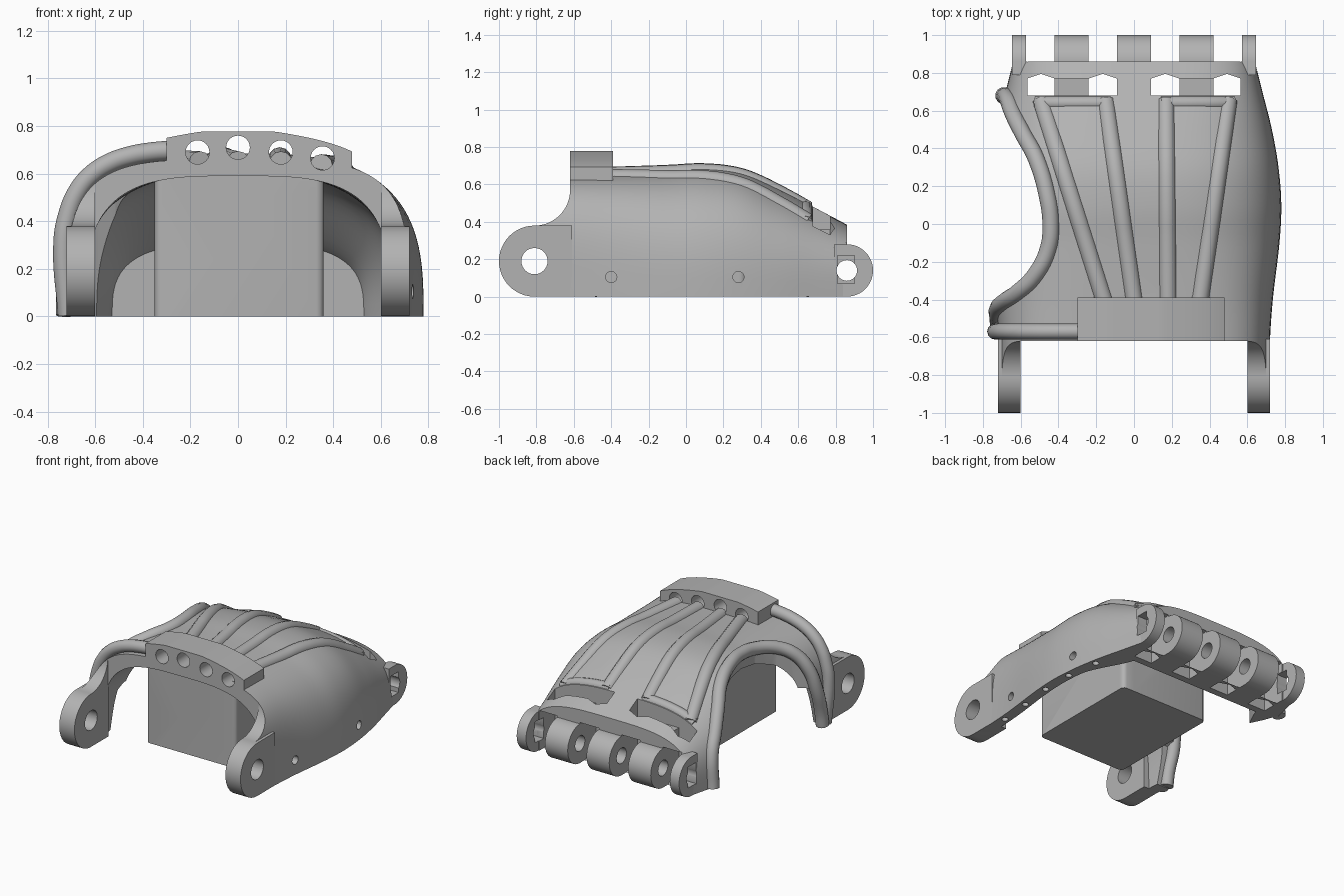
import bpy, bmesh
from math import sin, cos, pi, radians

if "Cube" in bpy.data.objects:
    bpy.data.objects.remove(bpy.data.objects["Cube"])

grey = bpy.data.materials.new("plain_grey")
grey.use_nodes = True
GREY = (0.45, 0.45, 0.45, 1)
grey.diffuse_color = GREY
grey.node_tree.nodes["Principled BSDF"].inputs["Base Color"].default_value = GREY

# Shell stations: y, half width, height, squareness of the arch
STATIONS = [(-0.82, 0.72, 0.66, 4), (-0.62, 0.72, 0.66, 4), (-0.4, 0.735, 0.665, 3.6),
            (-0.1, 0.77, 0.675, 3.1), (0.1, 0.78, 0.685, 3), (0.3, 0.765, 0.66, 3),
            (0.5, 0.73, 0.575, 3), (0.7, 0.68, 0.47, 3.2), (0.86, 0.64, 0.385, 3.5)]
parts, cutters = [], []


def size_at(y):
    """Smoothly interpolated half width, height and squareness of the shell."""
    last = len(STATIONS) - 1
    i = 0
    while i < last - 1 and y > STATIONS[i + 1][0]:
        i += 1
    p0, p1, p2, p3 = (STATIONS[min(max(i + k, 0), last)] for k in (-1, 0, 1, 2))
    t = min(max((y - p1[0]) / (p2[0] - p1[0]), 0), 1)
    out = []
    for k in (1, 2, 3):
        m1 = (p2[k] - p0[k]) / (p2[0] - p0[0]) * (p2[0] - p1[0])
        m2 = (p3[k] - p1[k]) / (p3[0] - p1[0]) * (p2[0] - p1[0])
        s = t * t * (3 - 2 * t)
        out.append(p1[k] + (p2[k] - p1[k]) * s
                   + m1 * t * (1 - t) ** 2 - m2 * t * t * (1 - t))
    return out


def arch(angle, y, dw=0.0, dh=0.0, square=1.0):
    """Point on the shell arch; angle 0 is the crown, 90 degrees the foot."""
    w, h, n = size_at(y)
    n *= square
    s, c = sin(angle), max(cos(angle), 0)
    x = (w + dw) * abs(s) ** (2 / n) * (1 if s > 0 else -1)
    return (x, y, (h + dh) * c ** (2 / n) if c > 1e-6 else 0.0)


def height(x, y):
    w, h, n = size_at(y)
    return h * max(1 - abs(x / w) ** n, 0) ** (1 / n)


def add_mesh(name, bm, group):
    bmesh.ops.recalc_face_normals(bm, faces=bm.faces)
    me = bpy.data.meshes.new(name)
    bm.to_mesh(me)
    bm.free()
    ob = bpy.data.objects.new(name, me)
    me.materials.append(grey)
    bpy.context.collection.objects.link(ob)
    group.append(ob)
    ob.hide_render = group is cutters
    return ob


def loft(name, y0, y1, rings, ring_points):
    bm = bmesh.new()
    rows = []
    for i in range(rings + 1):
        y = y0 + (y1 - y0) * i / rings
        rows.append([bm.verts.new(p) for p in ring_points(y)])
    for a, b in zip(rows, rows[1:]):
        for j in range(len(a)):
            k = (j + 1) % len(a)
            bm.faces.new((a[j], a[k], b[k], b[j]))
    bm.faces.new(rows[0])
    bm.faces.new(rows[-1])
    return add_mesh(name, bm, parts)


def prism(name, pts, axis, a, b, group=cutters):
    """Extrude a flat outline along one axis."""
    place = {"x": lambda p, d: (d, p[0], p[1]),
             "y": lambda p, d: (p[0], d, p[1]),
             "z": lambda p, d: (p[0], p[1], d)}[axis]
    bm = bmesh.new()
    lo = [bm.verts.new(place(p, a)) for p in pts]
    hi = [bm.verts.new(place(p, b)) for p in pts]
    for j in range(len(pts)):
        k = (j + 1) % len(pts)
        bm.faces.new((lo[j], lo[k], hi[k], hi[j]))
    bm.faces.new(lo)
    bm.faces.new(hi)
    return add_mesh(name, bm, group)


def arc(cx, cy, r, a0, a1, n=24):
    return [(cx + r * cos(radians(a0 + (a1 - a0) * i / n)),
             cy + r * sin(radians(a0 + (a1 - a0) * i / n))) for i in range(n + 1)]


def circle(cx, cy, r, n=32):
    return arc(cx, cy, r, 0, 360, n)[:-1]


def box(x0, x1, y0, y1):
    return [(x0, y0), (x1, y0), (x1, y1), (x0, y1)]


def cut(target, tools, operation="DIFFERENCE"):
    bpy.context.view_layer.objects.active = target
    for tool in tools:
        m = target.modifiers.new("cut", "BOOLEAN")
        m.operation, m.object, m.solver = operation, tool, "EXACT"
        bpy.ops.object.modifier_apply(modifier=m.name)


def tube(name, pts, r):
    cu = bpy.data.curves.new(name, "CURVE")
    cu.dimensions = "3D"
    cu.bevel_depth, cu.bevel_resolution, cu.resolution_u = r, 4, 6
    cu.use_fill_caps = True
    sp = cu.splines.new("BEZIER")
    sp.bezier_points.add(len(pts) - 1)
    for bp, p in zip(sp.bezier_points, pts):
        bp.co = p
        bp.handle_left_type = bp.handle_right_type = "AUTO"
    ob = bpy.data.objects.new(name, cu)
    cu.materials.append(grey)
    bpy.context.collection.objects.link(ob)
    bpy.ops.object.select_all(action="DESELECT")
    ob.select_set(True)
    bpy.context.view_layer.objects.active = ob
    bpy.ops.object.convert(target="MESH")
    parts.append(bpy.context.view_layer.objects.active)


N = 56
ANGLES = [-pi / 2 + pi * i / N for i in range(N + 1)]


def shell_ring(y):
    # The wall thickens towards the knuckles
    t = min(max((y - 0.25) / 0.4, 0), 1)
    t = t * t * (3 - 2 * t)
    return [arch(a, y) for a in ANGLES] + [
        arch(a, y, -0.08 - 0.09 * t, -0.07 - 0.13 * t, 0.85 + 0.15 * t) for a in reversed(ANGLES)]


def solid_ring(y):
    return [arch(a, y, -0.035, -0.03) for a in ANGLES]


# Palm shell and solid knuckle bar
shell = loft("palm_shell", -0.81, 0.86, 44, shell_ring)
bar = loft("knuckle_bar", 0.63, 0.855, 8, solid_ring)

# Thumb opening and wrist edge cutters
RIM = [(90, 0.68), (72, 0.66), (58, 0.58), (46, 0.48), (34, 0.34), (27, 0.15), (25, 0),
       (26, -0.13), (33, -0.27), (46, -0.36), (62, -0.41), (78, -0.45)]
rim = [arch(-radians(a), y) for a, y in RIM]
thumb = prism("thumb_cutter", [(-1.2, 0.68)] + [p[:2] for p in rim] + [(-1.2, -0.45)],
              "z", -0.1, 1)
foot = prism("foot_cutter", [(-0.2, 0.3), (-0.4, 0.3), (-0.46, 0.27), (-0.53, -0.01),
                             (-0.2, -0.01)], "x", -1, -0.5)
wrist = prism("wrist_cutter", [(-0.62, 1)] + arc(-0.81, 0.57, 0.19, 0, -90)
              + [(-1.2, 0.38), (-1.2, 1)], "x", -1, 1)
front = prism("front_cutter", box(-0.6, 0.6, -1, -0.62), "z", -0.1, 1)
leg_hole = prism("leg_hole_cutter", circle(-0.81, 0.19, 0.07), "x", -1, 1)
cords = [prism("cord_cutter", circle(x, z, 0.05, 24), "y", -1, -0.385)
         for x, z in ((-0.17, 0.69), (0, 0.71), (0.18, 0.69), (0.355, 0.665))]

# Knuckle pin bore, end recesses, finger gaps and cord windows
bore = prism("bore_cutter", circle(0.86, 0.14, 0.055), "x", -1, 1)
recesses, gaps, windows = [], [], []
for s in (-1, 1):
    recesses.append(prism("recess_cutter", box(0.81, 0.9, 0.07, 0.22), "x", s * 0.56, s * 0.9))
    windows.append(prism("slot_cutter", box(s * 0.23, s * 0.43, 0.68, 0.77), "z", 0.36, 0.8))
    for a, b in ((0.09, 0.24), (0.42, 0.565)):
        gaps.append(prism("gap_cutter", circle(0.86, 0.14, 0.15), "x", s * a, s * b))
        m = s * (a + b) / 2
        outline = [(s * a, 0.68), (s * b, 0.68), (s * b, 0.77), (m, 0.795), (s * a, 0.77)]
        windows.append(prism("window_cutter", outline, "z", -0.1, 0.7))

# Side wall holes and holes along the bottom rim
small = [prism("side_hole_cutter", circle(y, 0.105, 0.03, 20), "x", 0.5, 1)
         for y in (-0.4, 0.28)]
for i in range(5):
    y = -0.52 + 0.24 * i
    small.append(prism("rim_hole_cutter", circle(size_at(y)[0] - 0.04, y, 0.022, 16),
                       "z", -0.1, 0.05))

cut(shell, [wrist, front, leg_hole, thumb, foot, bore] + cords + recesses + gaps + windows + small)
cut(bar, [bore] + recesses + gaps + windows)

# Wrist hinge legs
for side, s in (("left", 1), ("right", -1)):
    leg = prism(side + "_wrist_leg", arc(-0.81, 0.19, 0.19, 90, 270)
                + [(-0.61, 0), (-0.61, 0.38)], "x", s * 0.6, s * 0.72, parts)
    cut(leg, [leg_hole])

# Knuckle lugs
for x, half in ((-0.608, 0.037), (-0.33, 0.09), (0, 0.09), (0.33, 0.09), (0.608, 0.037)):
    lug = prism("knuckle_lug", arc(0.86, 0.14, 0.14, -90, 90)
                + [(0.79, 0.28), (0.79, 0)], "x", x - half, x + half, parts)
    cut(lug, [bore] + recesses)

# Cord bridge across the wrist end
steps = [-0.3 + 0.78 * i / 30 for i in range(31)]
outline = [(x, height(x, -0.62) + 0.118 - 0.15 * max(abs(x) - 0.15, 0)) for x in steps]
outline += [(x, height(x, -0.62) - 0.03) for x in reversed(steps)]
bridge = prism("cord_bridge", outline, "y", -0.62, -0.39, parts)
cut(bridge, cords)

# Cord ribs in two pairs, sinking into the shell and joined at the finger end
for pair in (((-0.16, -0.49), (0.0, -0.15)), ((0.18, 0.17), (0.35, 0.5))):
    for x0, x1 in pair:
        pts = []
        for i in range(13):
            t = i / 12
            x, y = x0 + (x1 - x0) * t, -0.4 + 1.05 * t
            pts.append((x, y, height(x, y) - 0.018 - 0.014 * t ** 3))
        tube("cord_rib", pts, 0.048)
    xa, xb = pair[0][1], pair[1][1]
    tube("rib_joint", [(xa + (xb - xa) * t, 0.64, height(xa + (xb - xa) * t, 0.64) - 0.026)
                       for t in (-0.08, 0.2, 0.5, 0.8, 1.08)], 0.038)

# Rounded thumb rim and wrist strut, meeting at the foot
tube("thumb_rim", [(-0.69, 0.68, 0.005)] + rim[1:] + [(-0.72, -0.505, 0.1), (-0.72, -0.52, 0.005)], 0.045)
tube("wrist_strut", [arch(-radians(a), -0.57, 0.02, 0.04)
                     for a in (6, 10, 15, 22, 32, 44, 56, 68, 78)] + [(-0.715, -0.56, 0.005)], 0.042)

# Inner block, its top following the shell
block = loft("inner_block", -0.545, 0.32, 20, solid_ring)
rounded = [(0.005 + 0.325 * sx + 0.03 * cos(radians(a + d)),
            -0.1125 + 0.4025 * sy + 0.03 * sin(radians(a + d)))
           for sx, sy, a in ((1, 1, 0), (-1, 1, 90), (-1, -1, 180), (1, -1, 270))
           for d in (0, 30, 60, 90)]
cut(block, [prism("block_cutter", rounded, "z", -0.1, 0.9)], "INTERSECT")

for ob in cutters:
    bpy.data.objects.remove(ob)
bpy.ops.object.select_all(action="DESELECT")
for ob in parts:
    ob.select_set(True)
bpy.context.view_layer.objects.active = parts[0]
bpy.ops.object.shade_smooth_by_angle(angle=radians(35))
